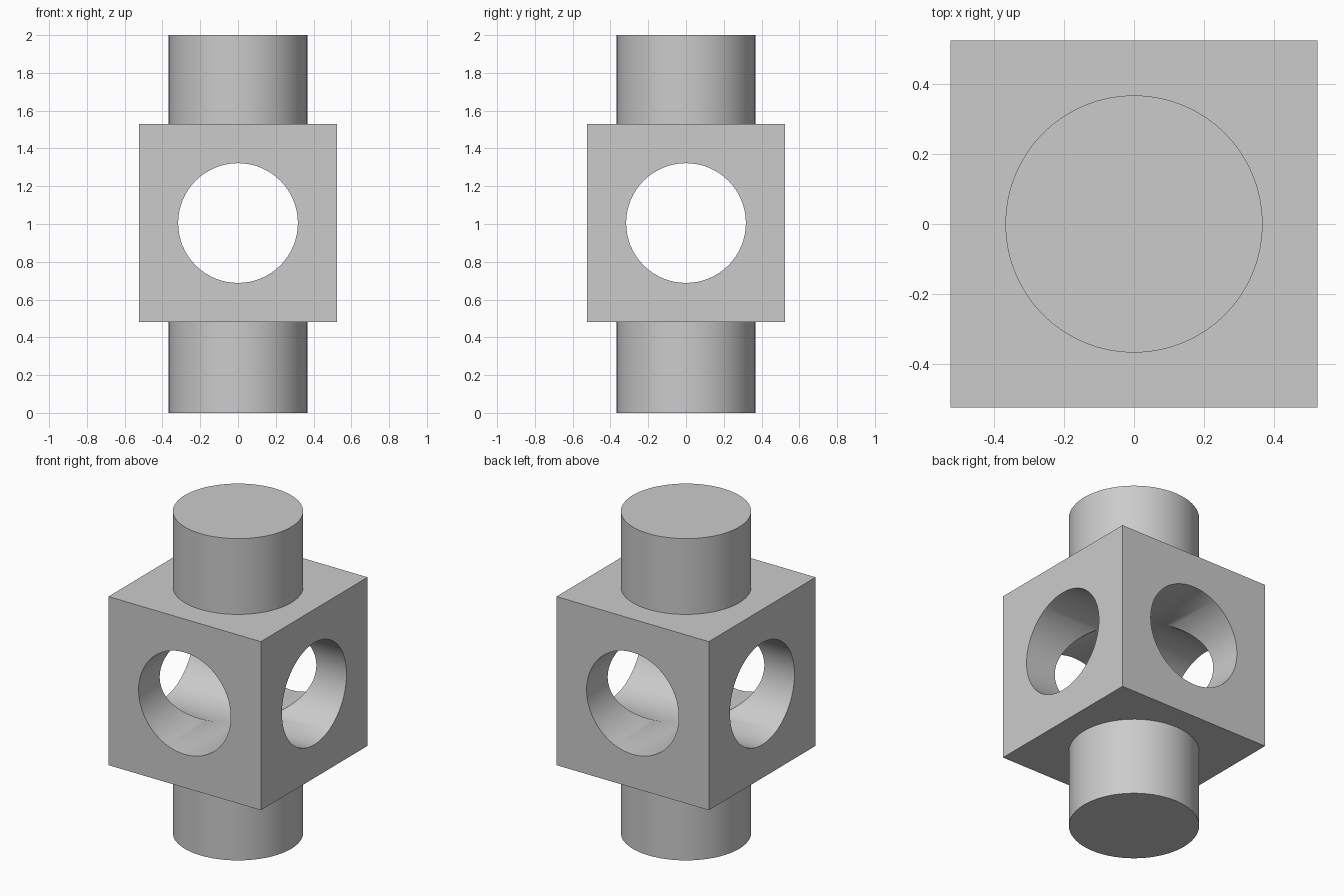
import bpy
import math

if "Cube" in bpy.data.objects:
    bpy.data.objects.remove(bpy.data.objects["Cube"])

CENTRE_Z = 1.005
HALF = 0.524
POST_R = 0.367
BORE_R = 0.317

grey = bpy.data.materials.new("plain_grey")
grey.diffuse_color = (0.6, 0.6, 0.6, 1)
grey.use_nodes = True
grey.node_tree.nodes["Principled BSDF"].inputs["Base Color"].default_value = grey.diffuse_color


def cylinder(name, radius, depth, z, rotation=(0, 0, 0)):
    bpy.ops.mesh.primitive_cylinder_add(vertices=64, radius=radius, depth=depth,
                                        location=(0, 0, z), rotation=rotation)
    ob = bpy.context.object
    ob.name = name
    ob.data.materials.append(grey)
    return ob


def combine(target, other, operation):
    mod = target.modifiers.new(other.name, 'BOOLEAN')
    mod.operation = operation
    mod.solver = 'EXACT'
    mod.object = other
    bpy.context.view_layer.objects.active = target
    bpy.ops.object.modifier_apply(modifier=mod.name)
    bpy.data.objects.remove(other)


# Cubic block
bpy.ops.mesh.primitive_cube_add(size=2 * HALF, location=(0, 0, CENTRE_Z))
block = bpy.context.object
block.name = "bored_block_with_posts"
block.data.materials.append(grey)

# Round post standing out of the top and the bottom
combine(block, cylinder("post", POST_R, 2.0, 1.0), 'UNION')

# Two round bores crossing inside the block
quarter = math.pi / 2
for name, rotation in (("front_bore", (quarter, 0, 0)), ("side_bore", (0, quarter, 0))):
    combine(block, cylinder(name, BORE_R, 2.0, CENTRE_Z, rotation), 'DIFFERENCE')

# Smooth round walls, crisp edges
bpy.ops.object.select_all(action='DESELECT')
block.select_set(True)
bpy.context.view_layer.objects.active = block
bpy.ops.object.shade_smooth_by_angle(angle=math.radians(30))
